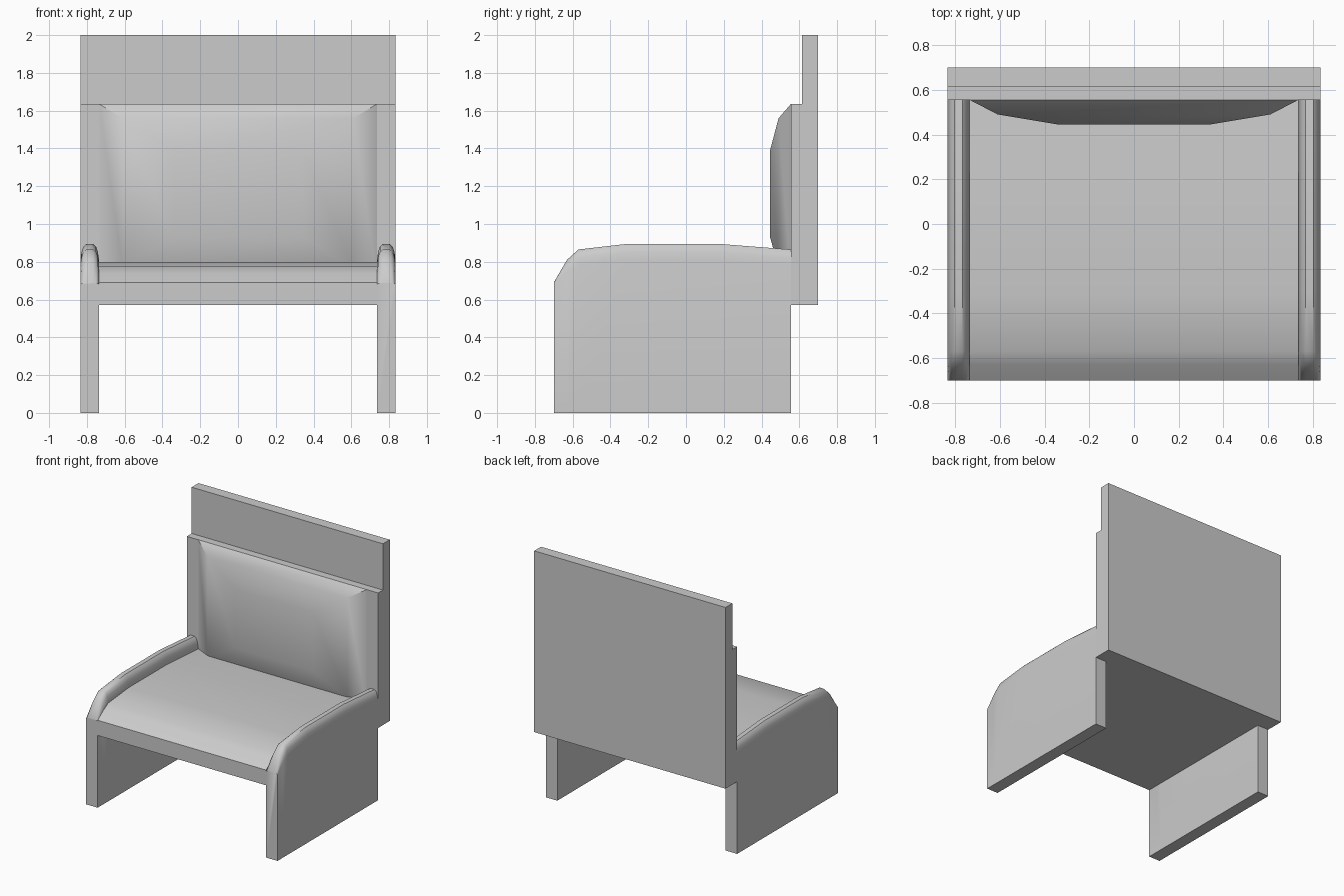
import bpy, bmesh

if "Cube" in bpy.data.objects:
    bpy.data.objects.remove(bpy.data.objects["Cube"])


def finish(bm, name, angle=0.7):
    bmesh.ops.recalc_face_normals(bm, faces=bm.faces)
    mesh = bpy.data.meshes.new(name)
    bm.to_mesh(mesh)
    bm.free()
    ob = bpy.data.objects.new(name, mesh)
    bpy.context.collection.objects.link(ob)
    bpy.ops.object.select_all(action='DESELECT')
    ob.select_set(True)
    bpy.context.view_layer.objects.active = ob
    bpy.ops.object.shade_smooth_by_angle(angle=angle)
    return ob


def loft(name, rings):
    """Skin a list of equal-length point rings and cap both ends."""
    bm = bmesh.new()
    loops = [[bm.verts.new(p) for p in ring] for ring in rings]
    n = len(loops[0])
    for a, b in zip(loops, loops[1:]):
        for i in range(n):
            j = (i + 1) % n
            bm.faces.new((a[i], a[j], b[j], b[i]))
    bm.faces.new(loops[0])
    bm.faces.new(loops[-1])
    return finish(bm, name)


def extrude_x(name, profile, half_width):
    """Extrude a (y, z) profile across the width."""
    return loft(name, [[(x, y, z) for y, z in profile]
                       for x in (-half_width, half_width)])


def slab(name, y0, y1, z0, z1):
    return extrude_x(name, [(y0, z0), (y1, z0), (y1, z1), (y0, z1)], 0.835)


# Side panels with rounded armrest tops: y, top height, depth of rounding
stations = [(-0.70, 0.69, 0.01), (-0.63, 0.81, 0.06), (-0.57, 0.865, 0.08),
            (-0.31, 0.895, 0.085), (0.17, 0.895, 0.085), (0.555, 0.865, 0.085)]
half = [(0.05, 1.0), (0.043, 0.5), (0.034, 0.18), (0.018, 0.0)]
cx = 0.785
rings = []
for y, top, d in stations:
    right = [(cx + w, y, top - d * f) for w, f in half]
    left = [(cx - w, y, top - d * f) for w, f in reversed(half)]
    rings.append([(cx + 0.05, y, 0)] + right + left + [(cx - 0.05, y, 0)])
arm = loft("side_panel", rings)
mirror = arm.modifiers.new("mirror", 'MIRROR')
mirror.use_axis = (True, False, False)

# Seat with a soft front edge
extrude_x("seat", [(-0.70, 0.57), (-0.70, 0.69), (-0.63, 0.74), (-0.57, 0.775),
                   (-0.31, 0.80), (0.17, 0.80), (0.555, 0.775), (0.555, 0.57)], 0.735)

# Tall back panel and the lower layer in front of it
slab("back_panel", 0.615, 0.70, 0.57, 2.0)
slab("back_layer", 0.555, 0.615, 0.57, 1.635)

# Pillow-shaped back cushion: y, half width, bottom, top
steps = [(0.555, 0.735, 0.70, 1.635), (0.49, 0.61, 0.77, 1.56), (0.445, 0.34, 0.93, 1.39)]
loft("back_cushion", [[(-w, y, b), (w, y, b), (w, y, t), (-w, y, t)]
                      for y, w, b, t in steps])
